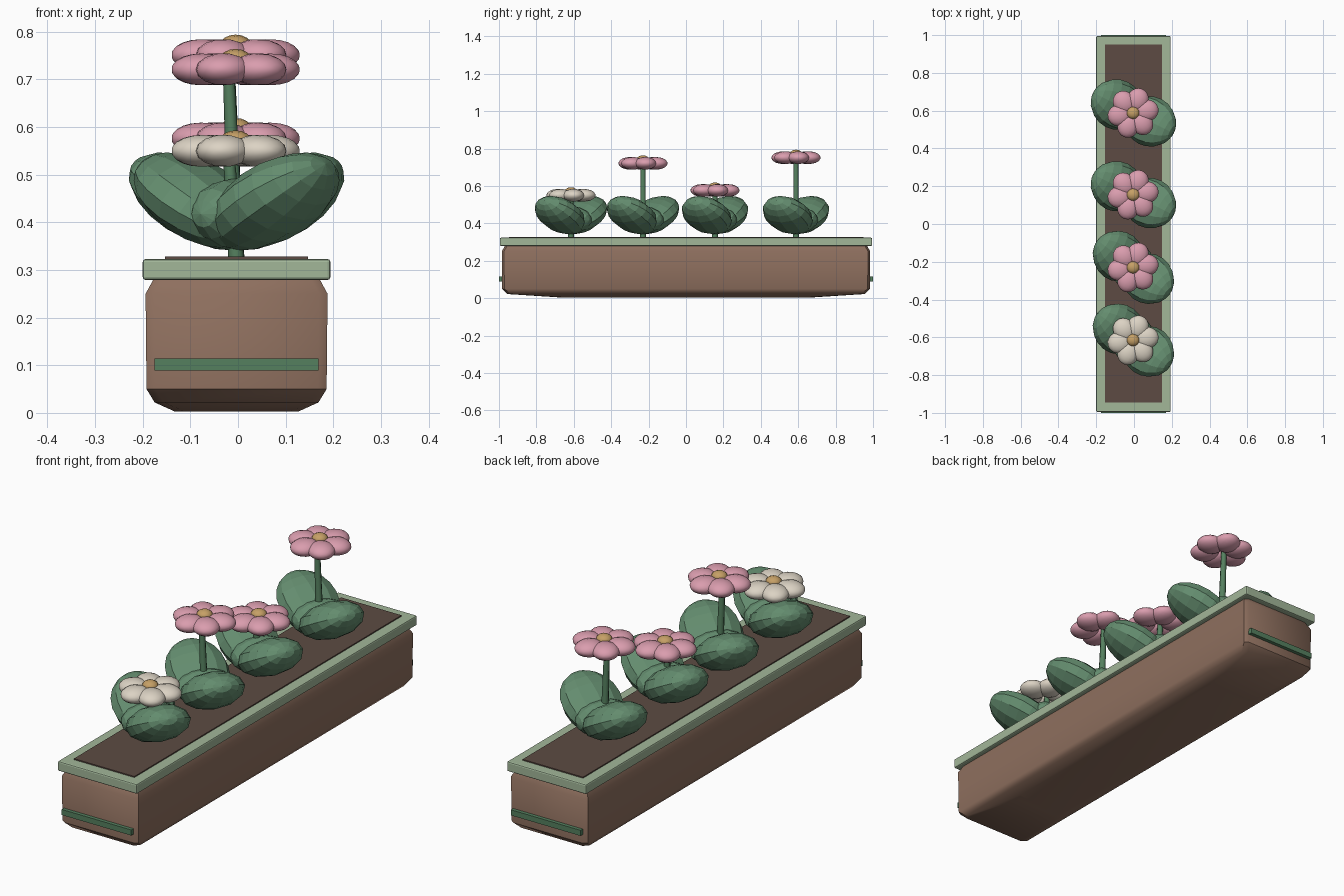
import bpy, bmesh, math
from mathutils import Matrix, Vector

if "Cube" in bpy.data.objects:
    bpy.data.objects.remove(bpy.data.objects["Cube"], do_unlink=True)


def material(name, hex_code):
    lin = []
    for i in (0, 2, 4):
        c = int(hex_code[i:i + 2], 16) / 255
        lin.append(c / 12.92 if c <= 0.04045 else ((c + 0.055) / 1.055) ** 2.4)
    m = bpy.data.materials.new(name)
    m.use_nodes = True
    m.diffuse_color = (*lin, 1)
    m.node_tree.nodes["Principled BSDF"].inputs["Base Color"].default_value = (*lin, 1)
    return m


CLAY = material("clay brown", "8E6F5E")
SAGE = material("sage green", "A2B799")
SOIL = material("soil brown", "5D4B43")
LEAF = material("leaf green", "648D6F")
STEM = material("stem green", "55805F")
PINK = material("petal pink", "DA9DAE")
CREAM = material("petal cream", "DCD3C4")
GOLD = material("pollen gold", "C6A066")


def finish(name, bm, mat, smooth_angle=None):
    """Turn a bmesh into a named object with one material."""
    bmesh.ops.recalc_face_normals(bm, faces=bm.faces)
    mesh = bpy.data.meshes.new(name)
    for f in bm.faces:
        f.smooth = smooth_angle is not None
    bm.to_mesh(mesh)
    bm.free()
    if smooth_angle is not None:
        mesh.set_sharp_from_angle(angle=math.radians(smooth_angle))
    mesh.materials.append(mat)
    obj = bpy.data.objects.new(name, mesh)
    bpy.context.scene.collection.objects.link(obj)
    return obj


def box(name, center, size, mat, bevel=0.0):
    bm = bmesh.new()
    bmesh.ops.create_cube(bm, size=1, matrix=Matrix.Translation(center) @ Matrix.Diagonal((*size, 1)))
    if bevel:
        bmesh.ops.bevel(bm, geom=bm.edges[:], offset=bevel, segments=2, profile=0.5, affect='EDGES')
    return finish(name, bm, mat)


def add_ellipsoid(bm, matrix, radii, segments, rings):
    """Sphere with its poles along local x, scaled to the given radii."""
    local = Matrix.Diagonal((*radii, 1)) @ Matrix.Rotation(math.pi / 2, 4, 'Y')
    bmesh.ops.create_uvsphere(bm, u_segments=segments, v_segments=rings, radius=1, matrix=matrix @ local)


# Trough: stacked rectangles with chamfered corners, soft at top and bottom
CX = -0.003
bm = bmesh.new()
loops = []
# z, half width, half length, corner chamfer in x and y
for z, hx, hy, cx, cy in [(0.003, 0.13, 0.66, 0.02, 0.04), (0.022, 0.172, 0.955, 0.02, 0.02),
                          (0.05, 0.189, 0.983, 0.018, 0.012), (0.25, 0.191, 0.985, 0.018, 0.012),
                          (0.285, 0.172, 0.965, 0.018, 0.012)]:
    pts = [(hx, hy - cy), (hx - cx, hy), (cx - hx, hy), (-hx, hy - cy),
           (-hx, cy - hy), (cx - hx, -hy), (hx - cx, -hy), (hx, cy - hy)]
    loops.append([bm.verts.new((CX + x, y, z)) for x, y in pts])
for low, high in zip(loops, loops[1:]):
    for i in range(8):
        j = (i + 1) % 8
        bm.faces.new((low[i], low[j], high[j], high[i]))
bm.faces.new(loops[0])
bm.faces.new(loops[-1])
finish("trough", bm, CLAY, 40)

# Rim, soil and the band on each end
box("rim", (CX, 0, 0.301), (0.394, 1.99, 0.044), SAGE, 0.006)
box("soil", (CX, 0.002, 0.321), (0.30, 1.895, 0.014), SOIL)
for name, side in (("front_band", -1), ("back_band", 1)):
    box(name, (CX, side * 0.989, 0.102), (0.345, 0.022, 0.025), STEM)


def plant(name, y, yaw, petal_z, petal_mat):
    base = Vector((-0.003, y, 0))
    head = Vector((-0.005, y, petal_z))

    # Two broad leaves rising to opposite sides, with a small one between them
    bm = bmesh.new()
    for turn in (yaw, yaw + 180):
        m = (Matrix.Translation(base + Vector((0, 0, 0.444)))
             @ Matrix.Rotation(math.radians(turn), 4, 'Z')
             @ Matrix.Translation((0.098, 0, 0))
             @ Matrix.Rotation(math.radians(-30), 4, 'Y'))
        add_ellipsoid(bm, m, (0.157, 0.133, 0.077), 12, 10)
    m = (Matrix.Translation(base + Vector((0, 0, 0.418)))
         @ Matrix.Rotation(math.radians(yaw + 90), 4, 'Z'))
    add_ellipsoid(bm, m, (0.125, 0.08, 0.075), 12, 8)
    finish(name + "_leaves", bm, LEAF)

    # Leaning stem
    bottom, top = base + Vector((0, 0, 0.315)), head + Vector((-0.015, 0, 0))
    axis = top - bottom
    bm = bmesh.new()
    m = Matrix.Translation((bottom + top) / 2) @ axis.to_track_quat('Z', 'Y').to_matrix().to_4x4()
    bmesh.ops.create_cone(bm, cap_ends=True, segments=8, radius1=0.017, radius2=0.012,
                          depth=axis.length, matrix=m)
    finish(name + "_stem", bm, STEM, 50)

    # Ring of six plump petals
    bm = bmesh.new()
    for i in range(6):
        m = (Matrix.Translation(head) @ Matrix.Rotation(math.radians(10 + 60 * i), 4, 'Z')
             @ Matrix.Translation((0.073, 0, 0)))
        add_ellipsoid(bm, m, (0.063, 0.058, 0.034), 14, 10)
    finish(name + "_petals", bm, petal_mat, 60)

    # Flower centre
    bm = bmesh.new()
    add_ellipsoid(bm, Matrix.Translation(head + Vector((0, 0, 0.021))), (0.033, 0.033, 0.022), 12, 8)
    finish(name + "_flower_centre", bm, GOLD, 60)


plant("first_plant", -0.615, -37, 0.550, CREAM)
plant("second_plant", -0.230, -37, 0.721, PINK)
plant("third_plant", 0.155, -27, 0.576, PINK)
plant("fourth_plant", 0.588, -27, 0.751, PINK)
